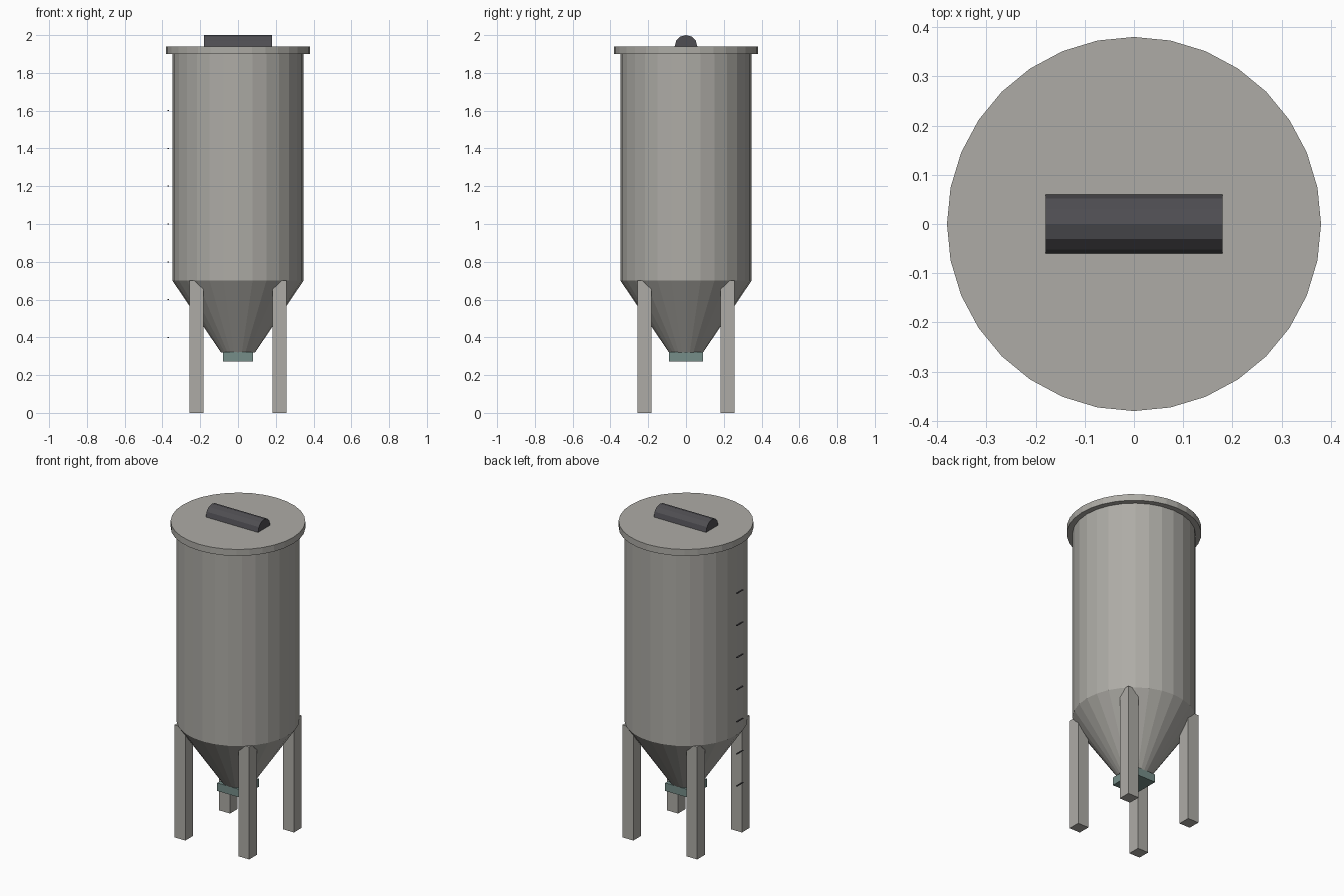
import bpy, math
from mathutils import Matrix

if "Cube" in bpy.data.objects:
    bpy.data.objects.remove(bpy.data.objects["Cube"])


def material(name, rgb):
    m = bpy.data.materials.new(name)
    m.diffuse_color = (*rgb, 1)
    m.use_nodes = True
    m.node_tree.nodes["Principled BSDF"].inputs["Base Color"].default_value = m.diffuse_color
    return m


steel = material("galvanised grey", (0.42, 0.41, 0.38))
dark = material("dark charcoal", (0.078, 0.076, 0.085))
teal = material("grey teal", (0.18, 0.27, 0.25))


def finish(name, mat):
    ob = bpy.context.object
    ob.name = name
    ob.data.materials.append(mat)
    return ob


def box(name, centre, size, mat):
    bpy.ops.mesh.primitive_cube_add(size=1, location=centre)
    ob = finish(name, mat)
    ob.data.transform(Matrix.Diagonal((*size, 1)))
    return ob


def cone(name, r_low, r_high, z0, z1, sides, mat):
    bpy.ops.mesh.primitive_cone_add(vertices=sides, radius1=r_low, radius2=r_high,
                                    depth=z1 - z0, location=(0, 0, (z0 + z1) / 2))
    return finish(name, mat)


# Tank body, hopper and lid
cone("tank_body", 0.347, 0.347, 0.70, 1.90, 28, steel)
cone("hopper_cone", 0.09, 0.347, 0.32, 0.70, 28, steel)
cone("lid", 0.38, 0.38, 1.90, 1.94, 32, steel)

# Half-sunk round bar on the lid
bpy.ops.mesh.primitive_cylinder_add(vertices=12, radius=0.06, depth=0.36,
                                    location=(0, 0, 1.94),
                                    rotation=(0, math.pi / 2, 0))
finish("lid_bar", dark)

# Outlet gate
box("outlet_gate", (0, 0, 0.2975), (0.16, 0.18, 0.05), teal)

# Four legs
for sx, side in ((-1, "left"), (1, "right")):
    for sy, end in ((-1, "front"), (1, "back")):
        box(f"{end}_{side}_leg", (0.22 * sx, 0.22 * sy, 0.35), (0.075, 0.075, 0.70), steel)

# Level marks up the left side
for i in range(7):
    box(f"level_mark_{i + 1}", (-0.37, 0, 0.4 + 0.2 * i), (0.008, 0.06, 0.005), dark)
